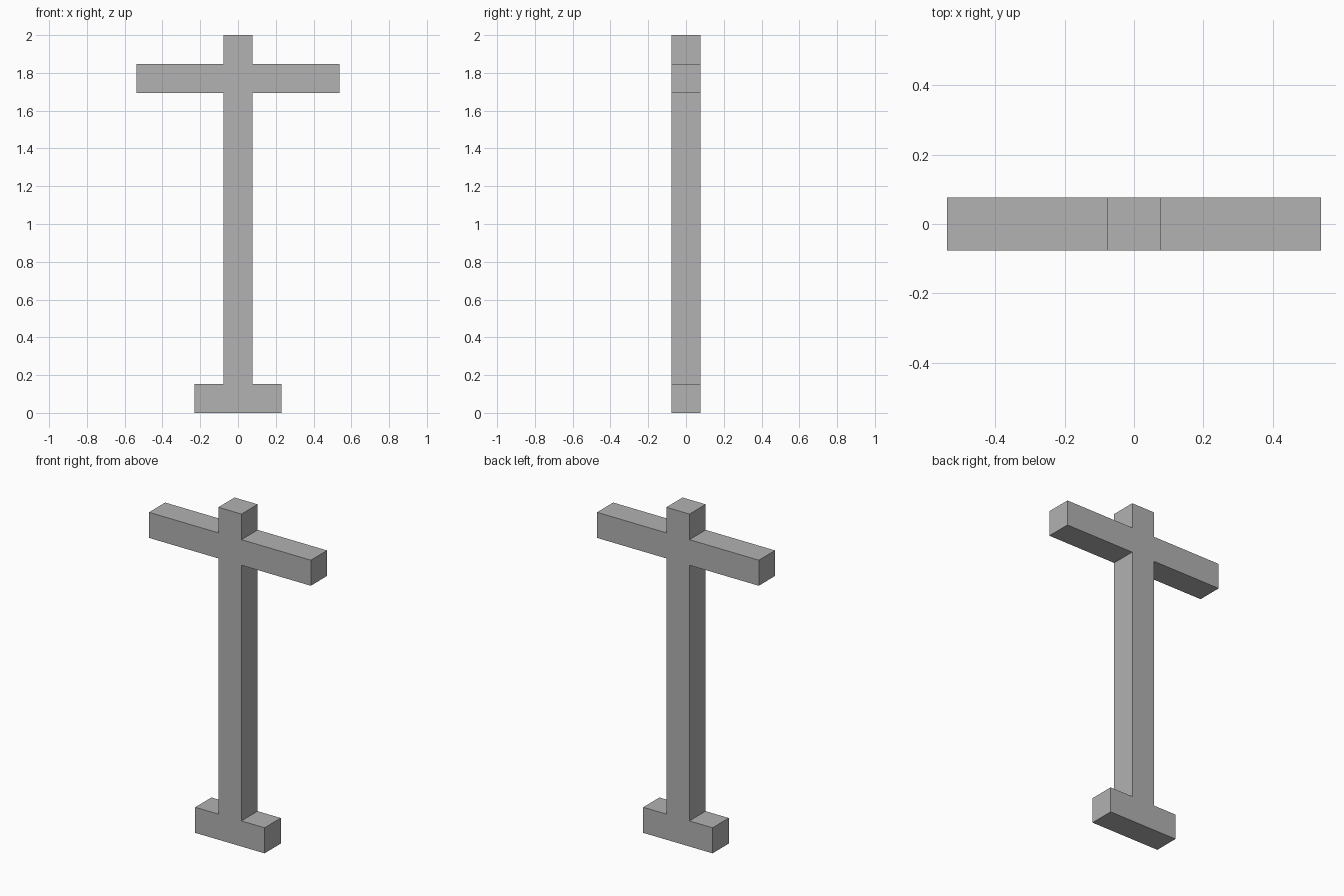
import bpy
import bmesh

cube = bpy.data.objects.get("Cube")
if cube:
    bpy.data.objects.remove(cube, do_unlink=True)

# The whole post is laid out on a 13-unit-high square module
U = 2 / 13

grey = bpy.data.materials.new("plain_grey")
grey.use_nodes = True
colour = (0.445, 0.445, 0.445, 1)
grey.diffuse_color = colour
grey.node_tree.nodes["Principled BSDF"].inputs["Base Color"].default_value = colour

# Right half of the outline: foot, shaft, crossbar, top (x, z in modules)
half = [(1.5, 0), (1.5, 1), (0.5, 1), (0.5, 11),
        (3.5, 11), (3.5, 12), (0.5, 12), (0.5, 13)]
outline = half + [(-x, z) for x, z in reversed(half)]

# Extrude the mirrored outline one module deep
bm = bmesh.new()
face = bm.faces.new([bm.verts.new((x * U, -U / 2, z * U)) for x, z in outline])
result = bmesh.ops.extrude_face_region(bm, geom=[face], use_keep_orig=True)
moved = [v for v in result["geom"] if isinstance(v, bmesh.types.BMVert)]
bmesh.ops.translate(bm, verts=moved, vec=(0, U, 0))
bmesh.ops.recalc_face_normals(bm, faces=bm.faces[:])

mesh = bpy.data.meshes.new("cross_post")
bm.to_mesh(mesh)
bm.free()
mesh.materials.append(grey)
post = bpy.data.objects.new("cross_post", mesh)
bpy.context.collection.objects.link(post)
